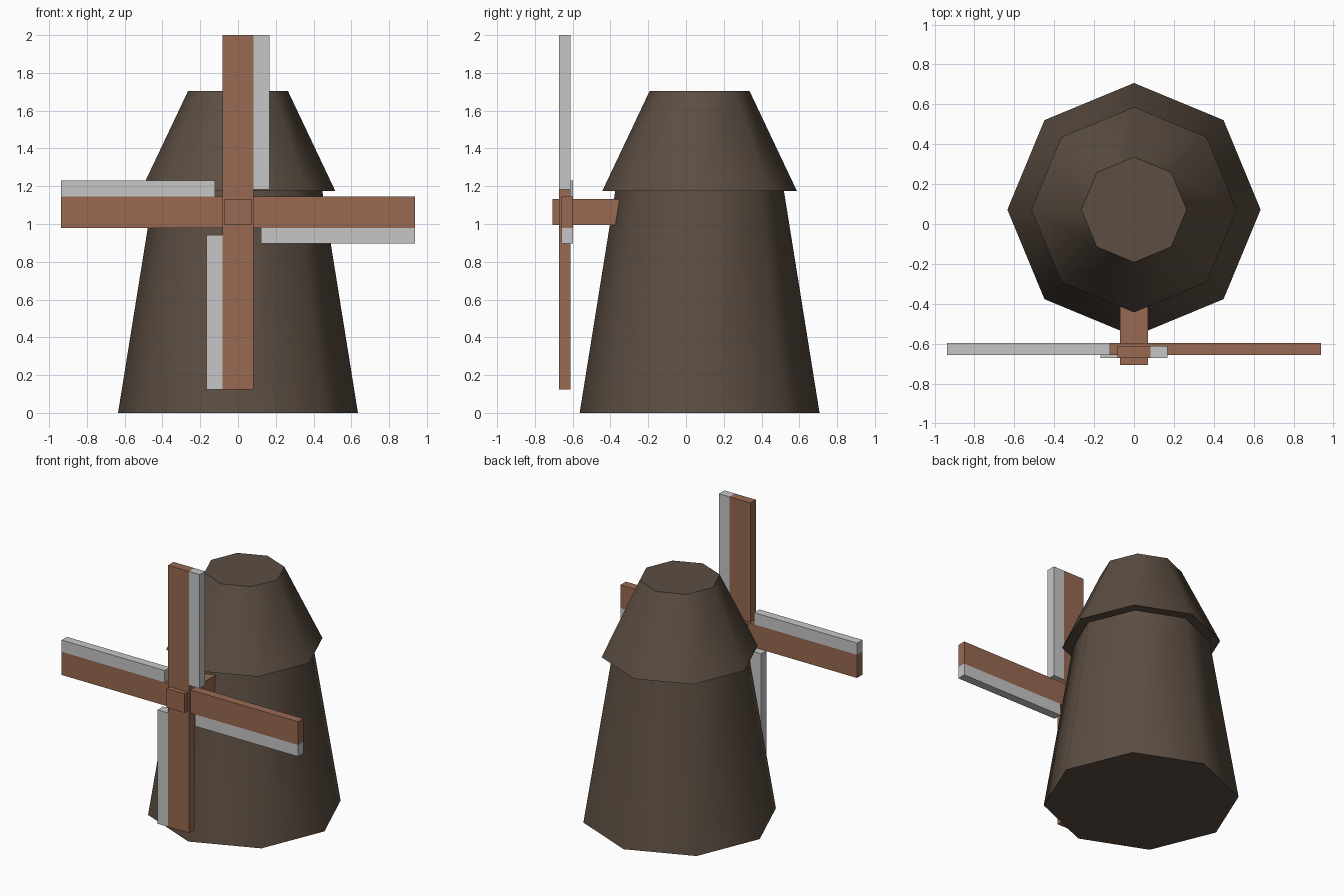
import bpy, bmesh, math
from mathutils import Matrix, Vector

if "Cube" in bpy.data.objects:
    bpy.data.objects.remove(bpy.data.objects["Cube"])

CY = 0.072           # tower axis in y
HUB_Z = 1.0625       # height of the sail axle


def material(name, rgb):
    m = bpy.data.materials.new(name)
    m.diffuse_color = (*rgb, 1.0)
    m.use_nodes = True
    m.node_tree.nodes["Principled BSDF"].inputs["Base Color"].default_value = m.diffuse_color
    return m


STONE = material("dark_brown", (0.107, 0.076, 0.055))
WOOD = material("warm_wood", (0.314, 0.144, 0.084))
CLOTH = material("light_grey", (0.565, 0.565, 0.575))


def finish(bm, name, mat):
    bmesh.ops.recalc_face_normals(bm, faces=bm.faces)
    me = bpy.data.meshes.new(name)
    bm.to_mesh(me)
    bm.free()
    me.materials.append(mat)
    ob = bpy.data.objects.new(name, me)
    bpy.context.collection.objects.link(ob)
    return ob


def octagon_frustum(name, r0, z0, r1, z1, mat):
    """Eight-sided tapered body: smooth sides, sharp flat caps."""
    bm = bmesh.new()
    rings = []
    for r, z in ((r0, z0), (r1, z1)):
        rings.append([bm.verts.new((r * math.cos(i * math.pi / 4),
                                    CY + r * math.sin(i * math.pi / 4), z)) for i in range(8)])
    a, b = rings
    for i in range(8):
        j = (i + 1) % 8
        bm.faces.new((a[i], a[j], b[j], b[i])).smooth = True
    for ring in rings:
        cap = bm.faces.new(ring)
        for e in cap.edges:
            e.smooth = False
    return finish(bm, name, mat)


def box(name, lo, hi, mat, turn=0.0):
    """Box between two corners, turned about the axle (y axis through the hub)."""
    lo, hi = Vector(lo), Vector(hi)
    bm = bmesh.new()
    bmesh.ops.create_cube(bm, size=1.0)
    bm.transform(Matrix.Translation((0, 0, HUB_Z)) @ Matrix.Rotation(turn, 4, 'Y')
                 @ Matrix.Translation((lo + hi) / 2) @ Matrix.Diagonal((*(hi - lo), 1.0)))
    return finish(bm, name, mat)


# Tower and overhanging cap
octagon_frustum("tower", 0.635, 0.0, 0.444, 1.19, STONE)
octagon_frustum("cap_roof", 0.515, 1.175, 0.264, 1.705, STONE)

# Axle running into the tower
box("axle", (-0.071, -0.706, -0.067), (0.071, -0.28, 0.07), WOOD)

# Two crossed spars, the upright one slightly in front; each carries two sail strips
for label, turn, y0, y1 in (("upright", 0.0, -0.673, -0.611),
                            ("level", math.pi / 2, -0.658, -0.598)):
    box(label + "_spar", (-0.083, y0, -0.9375), (0.083, y1, 0.9375), WOOD, turn)
    for k in (0, 1):
        box(f"{label}_sail_{k + 1}", (0.083, y0, 0.121), (0.167, y1, 0.9375),
            CLOTH, turn + k * math.pi)
